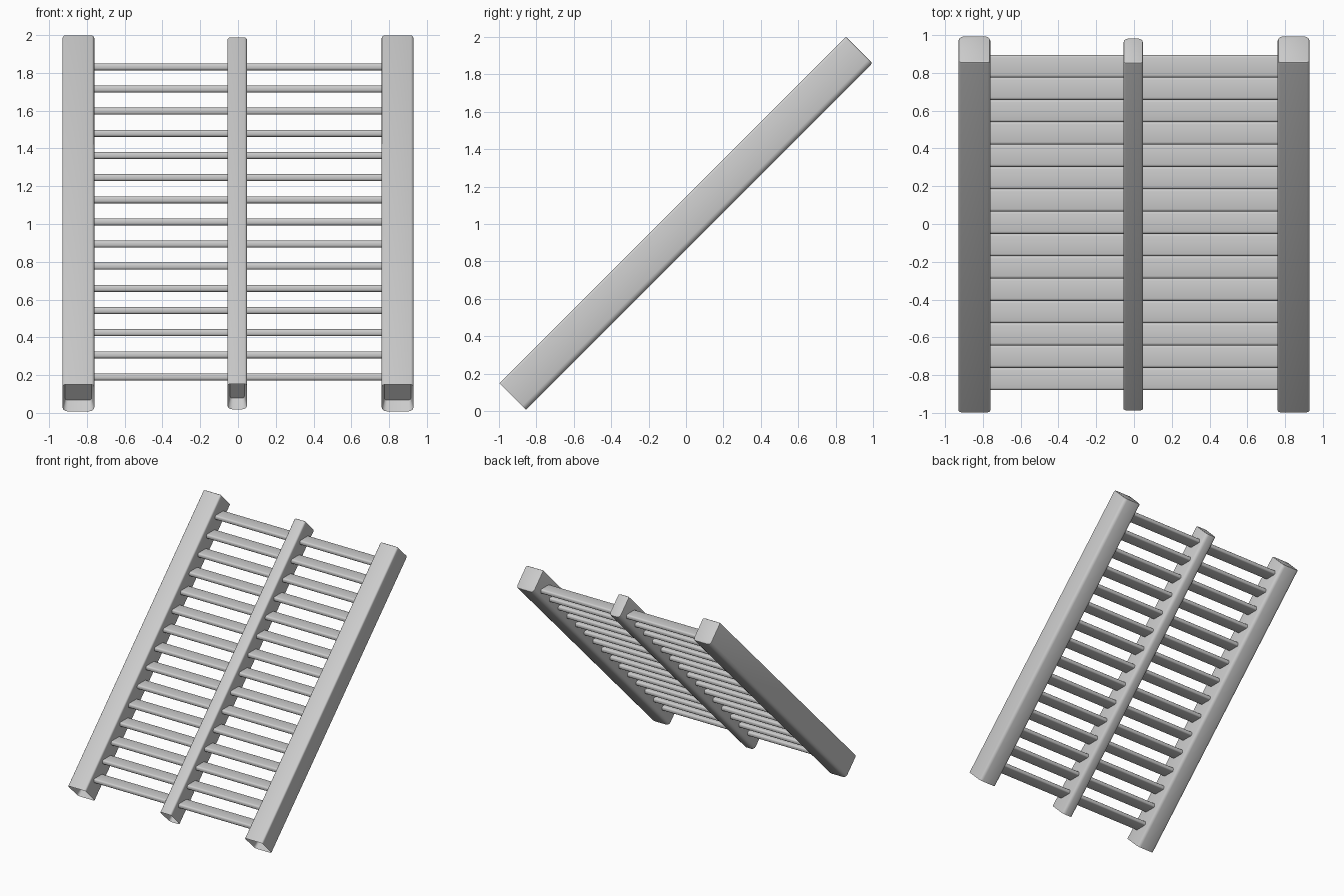
import bpy, bmesh
from math import radians
from mathutils import Matrix

cube = bpy.data.objects.get("Cube")
if cube:
    bpy.data.objects.remove(cube)

grey = bpy.data.materials.new("plain_grey")
grey.use_nodes = True
colour = (0.6, 0.6, 0.6, 1)
grey.diffuse_color = colour
grey.node_tree.nodes["Principled BSDF"].inputs["Base Color"].default_value = colour

SLOPE = Matrix.Translation((0, 0, 1.005)) @ Matrix.Rotation(radians(45), 4, 'X')


def finish(name, bm):
    bmesh.ops.recalc_face_normals(bm, faces=bm.faces)
    mesh = bpy.data.meshes.new(name)
    bm.to_mesh(mesh)
    bm.free()
    mesh.materials.append(grey)
    obj = bpy.data.objects.new(name, mesh)
    bpy.context.collection.objects.link(obj)
    bpy.ops.object.select_all(action='DESELECT')
    obj.select_set(True)
    bpy.context.view_layer.objects.active = obj
    bpy.ops.object.shade_smooth_by_angle(angle=radians(35))
    return obj


def box(size):
    bm = bmesh.new()
    bmesh.ops.create_cube(bm, size=1)
    bmesh.ops.scale(bm, vec=size, verts=bm.verts)
    return bm


def rail(name, x, width, length, depth):
    """Sloping beam with softened edges and a hollow foot."""
    bm = box((width, length, depth))
    # Rounder long edges underneath, tighter ones on top
    for side, radius in ((-1, 0.028), (1, 0.014)):
        edges = [e for e in bm.edges
                 if abs(e.verts[0].co.y - e.verts[1].co.y) > length / 2
                 and all(v.co.z * side > 0 for v in e.verts)]
        bmesh.ops.bevel(bm, geom=edges, offset=radius, segments=3,
                        profile=0.5, affect='EDGES')
    # Soft rim at the head
    head = [e for e in bm.edges if all(v.co.y > length / 2 - 0.001 for v in e.verts)]
    bmesh.ops.bevel(bm, geom=head, offset=0.01, segments=2, profile=0.5, affect='EDGES')
    # Recess in the foot
    bm.normal_update()
    foot = [f for f in bm.faces if f.normal.y < -0.9]
    bmesh.ops.inset_region(bm, faces=foot, thickness=0.014)
    bmesh.ops.translate(bm, vec=(0, 0.07, 0), verts=list({v for f in foot for v in f.verts}))
    bm.transform(Matrix.Translation((x, 0, 0)) @ SLOPE)
    return finish(name, bm)


# Side and centre rails
rail("left_rail", 0.845, 0.168, 2.62, 0.2)
rail("right_rail", -0.845, 0.168, 2.62, 0.2)
rail("centre_rail", -0.004, 0.104, 2.6, 0.19)

# Level treads, split by the centre rail
COUNT = 15
for i in range(COUNT):
    t = i / (COUNT - 1)
    for side, label in ((1, "left"), (-1, "right")):
        bm = box((0.77, 0.119, 0.037))
        edges = [e for e in bm.edges if abs(e.verts[0].co.x - e.verts[1].co.x) > 0.1]
        bmesh.ops.bevel(bm, geom=edges, offset=0.013, segments=3,
                        profile=0.5, affect='EDGES')
        bm.transform(Matrix.Translation((side * 0.4, -0.82 + 1.655 * t, 0.19 + 1.642 * t)))
        finish(f"{label}_tread_{i + 1}", bm)
